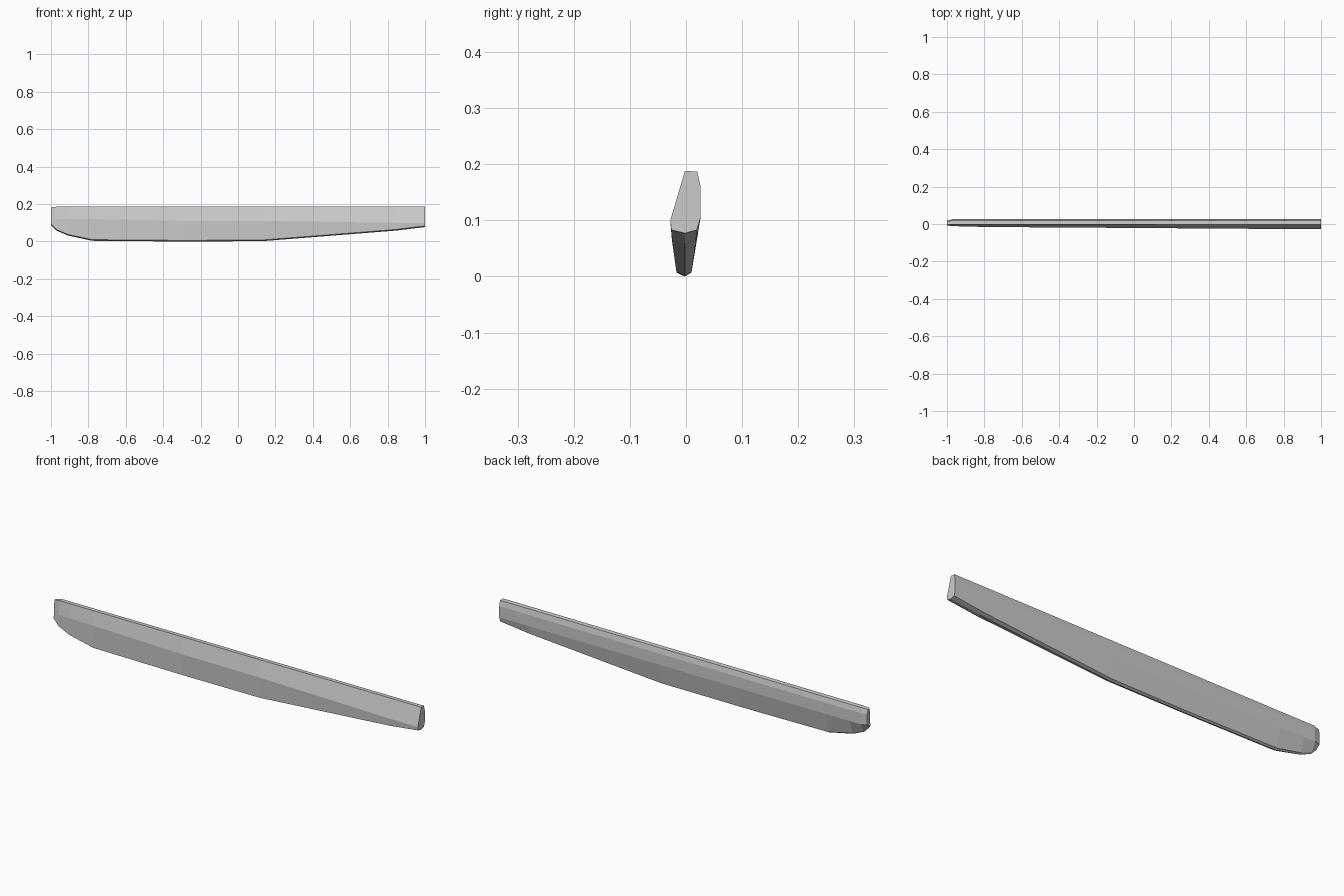
import bpy
import bmesh

cube = bpy.data.objects.get("Cube")
if cube:
    bpy.data.objects.remove(cube, do_unlink=True)

grey = bpy.data.materials.new("plain grey")
grey.use_nodes = True
colour = (0.6, 0.6, 0.6, 1)
grey.diffuse_color = colour
grey.node_tree.nodes["Principled BSDF"].inputs["Base Color"].default_value = colour

# Stations along the plank: x, top, bottom, front depth, back depth,
# front ridge height, half width of the underside
stations = [
    (-1.00, 0.182, 0.088, 0.004, 0.018, 0.12, 0.004),
    (-0.97, 0.186, 0.058, 0.011, 0.026, 0.12, 0.007),
    (-0.91, 0.186, 0.032, 0.013, 0.026, 0.12, 0.009),
    (-0.78, 0.186, 0.004, 0.016, 0.026, 0.12, 0.011),
    (-0.30, 0.187, 0.000, 0.019, 0.026, 0.11, 0.011),
    (0.13, 0.187, 0.002, 0.022, 0.026, 0.11, 0.013),
    (0.84, 0.188, 0.058, 0.027, 0.026, 0.10, 0.021),
    (1.00, 0.188, 0.077, 0.028, 0.026, 0.10, 0.022),
]


def section(bm, x, top, bottom, front, back, ridge, under):
    """One eight-sided cross-section, flat at the back and ridged at the front."""
    low = bottom + 0.006
    points = [
        (-0.002, top), (back - 0.006, top - 0.001),
        (back, 0.16), (back, 0.105),
        (under - 0.003, low), (-0.002, bottom),
        (-under - 0.004, low), (-front, ridge),
    ]
    return [bm.verts.new((x, y, z)) for y, z in points]


# Loft the blade-like plank through its sections and cap both ends
bm = bmesh.new()
rings = [section(bm, *s) for s in stations]
for a, b in zip(rings, rings[1:]):
    for i in range(len(a)):
        j = (i + 1) % len(a)
        bm.faces.new((a[i], a[j], b[j], b[i]))
bm.faces.new(rings[0])
bm.faces.new(rings[-1])
bmesh.ops.recalc_face_normals(bm, faces=bm.faces)

mesh = bpy.data.meshes.new("tapered_plank")
bm.to_mesh(mesh)
bm.free()
mesh.materials.append(grey)
plank = bpy.data.objects.new("tapered_plank", mesh)
bpy.context.collection.objects.link(plank)
